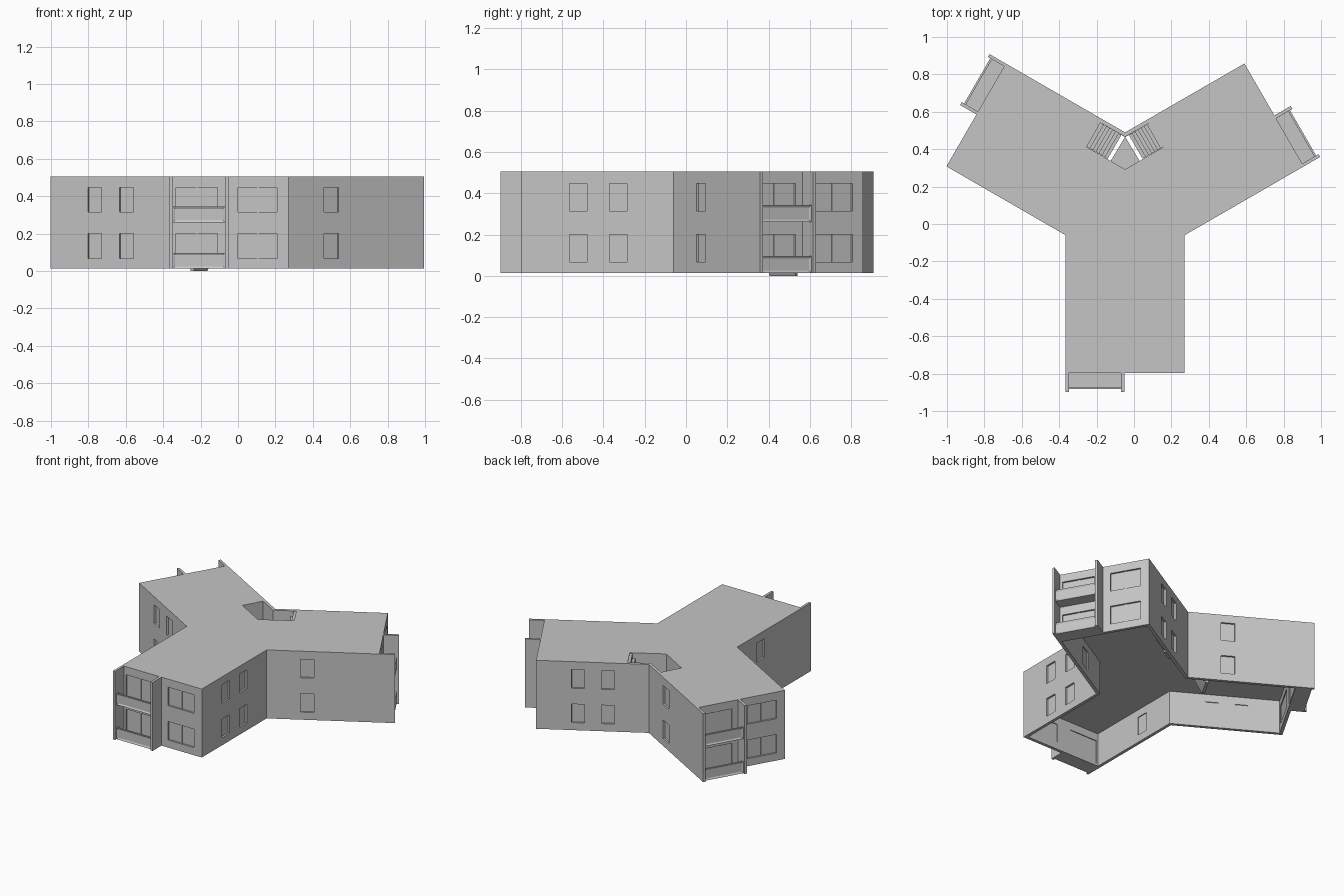
import bpy, bmesh
from math import radians, sqrt
from mathutils import Matrix, Vector

cube = bpy.data.objects.get("Cube")
if cube:
    bpy.data.objects.remove(cube, do_unlink=True)

concrete = bpy.data.materials.new("light_grey_concrete")
concrete.use_nodes = True
GREY = (0.56, 0.56, 0.56, 1)
concrete.diffuse_color = GREY
concrete.node_tree.nodes["Principled BSDF"].inputs["Base Color"].default_value = GREY

# Main dimensions: wings are half-width HALF and end END away from the hub
HUB = Vector((-0.0475, 0.123, 0))
HALF, END, WALL = 0.3175, 0.92, 0.022
BASE, FLOOR, ROOF = 0.013, 0.255, 0.505
RECESS = 0.013
TURNS = [Matrix.Translation(HUB) @ Matrix.Rotation(radians(120 * k), 4, 'Z') for k in range(3)]


def finish(bm, name):
    bmesh.ops.recalc_face_normals(bm, faces=bm.faces)
    mesh = bpy.data.meshes.new(name)
    bm.to_mesh(mesh)
    bm.free()
    mesh.materials.append(concrete)
    obj = bpy.data.objects.new(name, mesh)
    bpy.context.scene.collection.objects.link(obj)
    return obj


def add_box(bm, lo, hi, matrix):
    lo, hi = Vector(lo), Vector(hi)
    size = Matrix.Diagonal((*(hi - lo), 1))
    place = matrix @ Matrix.Translation((lo + hi) / 2) @ size
    return bmesh.ops.create_cube(bm, size=1, matrix=place)["verts"]


def prism(name, points, sweep):
    bm = bmesh.new()
    face = bm.faces.new([bm.verts.new(p) for p in points])
    out = bmesh.ops.extrude_face_region(bm, geom=[face], use_keep_orig=True)
    moved = [g for g in out["geom"] if isinstance(g, bmesh.types.BMVert)]
    bmesh.ops.translate(bm, verts=moved, vec=sweep)
    return finish(bm, name)


def three_wings(name, inset, z0, z1):
    h, e = HALF - inset, END - inset
    corners = [(-h, -h / sqrt(3)), (-h, -e), (h, -e)]
    points = [m @ Vector((x, y, z0)) for m in TURNS for x, y in corners]
    return prism(name, points, (0, 0, z1 - z0))


# Building mass, open ground storey and stairwell
building = three_wings("building", 0, BASE, ROOF)
ground_room = three_wings("ground_room_cutter", WALL, -0.1, FLOOR)
kite = [(-0.0475, 0.466), (-0.18, 0.541), (-0.253, 0.412),
        (-0.0475, 0.292), (0.158, 0.412), (0.085, 0.541)]
stairwell = prism("stairwell_cutter", [(x, y, FLOOR - 0.03) for x, y in kite], (0, 0, 0.5))

# Openings: (wall, start, end, lower sill); walls are long side, balcony side and end
HUB_EDGE = HALF / sqrt(3)
openings = [("long", 0.225, 0.31, 0.067), ("long", 0.42, 0.505, 0.067),
            ("balcony", 0.22, 0.31, 0.067),
            ("end", 0.0475, 0.257, 0.067), ("end", -0.285, -0.062, 0.032)]
outer, inner, bars = bmesh.new(), bmesh.new(), bmesh.new()


def wall_box(bm, wall, s0, s1, z0, z1, d0, d1, m):
    """Box on a wall, with depths d0 to d1 measured inwards from its outer face."""
    if wall == "end":
        lo, hi = (s0, -END + d0, z0), (s1, -END + d1, z1)
    else:
        y0, y1 = -HUB_EDGE - s1, -HUB_EDGE - s0
        if wall == "long":
            lo, hi = (HALF - d1, y0, z0), (HALF - d0, y1, z1)
        else:
            lo, hi = (-HALF + d0, y0, z0), (-HALF + d1, y1, z1)
    add_box(bm, lo, hi, m)


for m in TURNS:
    for wall, s0, s1, sill in openings:
        for level in (0, 0.247):
            z0, z1 = sill + level, 0.2 + level
            wall_box(outer, wall, s0, s1, z0, z1, -0.03, RECESS, m)
            if level == 0:
                wall_box(inner, wall, s0, s1, z0, z1, RECESS + 0.003, 0.04, m)
            if wall == "end":
                mid = (s0 + s1) / 2
                wall_box(bars, wall, mid - 0.004, mid + 0.004, z0, z1, 0.007, RECESS, m)

cutters = [ground_room, stairwell, finish(outer, "outer_opening_cutter"),
           finish(inner, "inner_opening_cutter")]
finish(bars, "window_bars")
for cutter in cutters:
    cutter.hide_render = True
    mod = building.modifiers.new(cutter.name, 'BOOLEAN')
    mod.operation, mod.solver, mod.object = 'DIFFERENCE', 'EXACT', cutter
graph = bpy.context.evaluated_depsgraph_get()
shaped = bpy.data.meshes.new_from_object(building.evaluated_get(graph))
building.modifiers.clear()
building.data = shaped
for cutter in cutters:
    bpy.data.objects.remove(cutter, do_unlink=True)

# Balconies: full-height side fins, two slabs and two panelled parapets per wing
LEFT, RIGHT = -HALF, -0.003
fins, slabs, parapets = bmesh.new(), bmesh.new(), bmesh.new()
for m in TURNS:
    for x0, x1 in ((LEFT, LEFT + 0.017), (RIGHT - 0.018, RIGHT)):
        add_box(fins, (x0, -END - 0.101, BASE), (x1, -END, ROOF), m)
    x0, x1 = LEFT + 0.017, RIGHT - 0.018
    for z in (BASE, 0.26):
        add_box(slabs, (x0, -END - 0.075, z), (x1, -END, z + 0.015), m)
        verts = add_box(parapets, (x0, -END - 0.086, z), (x1, -END - 0.075, z + 0.084), m)
        parapets.normal_update()
        outward = m.to_3x3() @ Vector((0, -1, 0))
        front = [f for f in verts[0].link_faces[:] + verts[-1].link_faces[:]
                 if f.normal.dot(outward) > 0.9][:1]
        bmesh.ops.inset_region(parapets, faces=front, thickness=0.004)
        bmesh.ops.inset_region(parapets, faces=front, thickness=0.013, depth=-0.005)
finish(fins, "balcony_fins")
finish(slabs, "balcony_slabs")
finish(parapets, "balcony_parapets")

# Stairs: one flight up to the landing, a mirrored one from there to the roof
RUN, STEPS, WIDTH = 0.13, 7, 0.147


def flight(name, side, z0, z1, reverse):
    start = Vector((HUB.x - side * 0.1325, 0.541, 0))
    along = Vector((side * sqrt(3) / 2, -0.5, 0))
    across = Vector((-side * 0.5, -sqrt(3) / 2, 0))
    tread, rise = RUN / STEPS, (z1 - z0) / STEPS
    profile = [(0, z0)]
    for i in range(STEPS):
        z = z0 + (i + 1) * rise
        profile += [(i * tread, z), ((i + 1) * tread, z)]
    profile += [(RUN, z1 - 0.045), (tread, z0)]
    points = []
    for t, z in profile:
        s = RUN - t if reverse else t
        points.append(start + along * s + Vector((0, 0, z)))
    prism(name, points, across * WIDTH)


flight("lower_stairs", 1, 0, FLOOR, False)
flight("upper_stairs", -1, FLOOR, ROOF - 0.005, True)
landing = [(HUB.x, 0.466), (-0.125, 0.337), (HUB.x, 0.292), (0.03, 0.337)]
prism("stair_landing", [(x, y, FLOOR - 0.015) for x, y in landing], (0, 0, 0.015))
